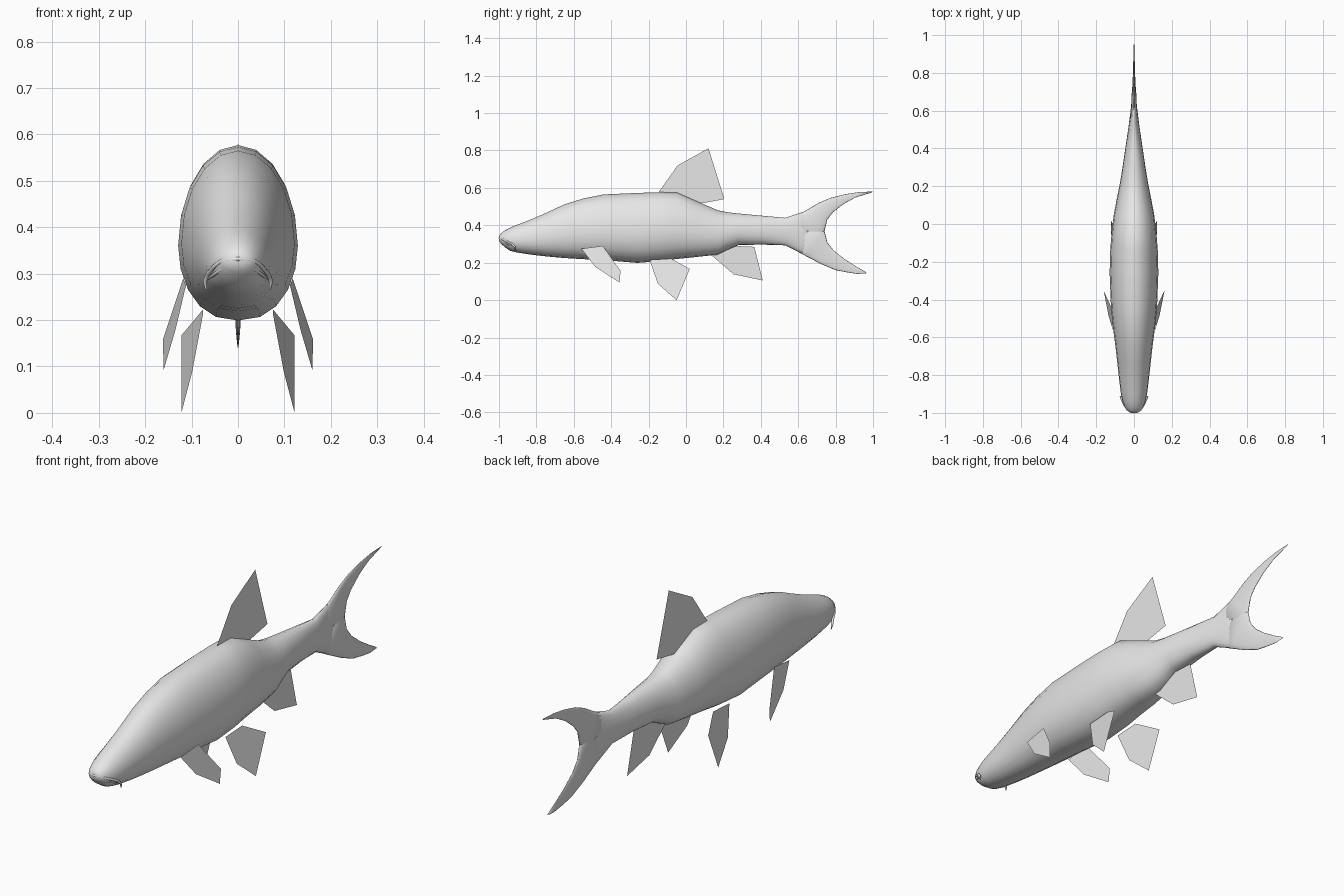
import bpy, bmesh, math
from mathutils import Vector

if "Cube" in bpy.data.objects:
    bpy.data.objects.remove(bpy.data.objects["Cube"])

grey = bpy.data.materials.new("fish grey")
grey.diffuse_color = (0.8, 0.8, 0.8, 1)
grey.use_nodes = True
grey.node_tree.nodes["Principled BSDF"].inputs["Base Color"].default_value = grey.diffuse_color
SEG = 20


def finish(name, bm, smooth=True):
    bmesh.ops.recalc_face_normals(bm, faces=bm.faces)
    me = bpy.data.meshes.new(name)
    bm.to_mesh(me)
    bm.free()
    me.materials.append(grey)
    for p in me.polygons:
        p.use_smooth = smooth
    ob = bpy.data.objects.new(name, me)
    bpy.context.collection.objects.link(ob)
    return ob


def loft(name, stations, egg=0.5, flat=1.0):
    """Skin rings given as (top y, top z, bottom y, bottom z, half width)."""
    bm = bmesh.new()
    rings = []
    for ty, tz, by, bz, w in stations:
        top, bot = Vector((0, ty, tz)), Vector((0, by, bz))
        mid = bot.lerp(top, egg)
        ring = []
        for i in range(SEG):
            a = 2 * math.pi * i / SEG
            c, s = math.cos(a), math.sin(a)
            x = c
            if s < 0:                       # fuller belly than back
                x = math.copysign(abs(c) ** flat, c)
            p = mid + ((top - mid) * s if s > 0 else (bot - mid) * -s)
            ring.append(bm.verts.new((x * w, p.y, p.z)))
        rings.append(ring)
    for a, b in zip(rings, rings[1:]):
        for i in range(SEG):
            j = (i + 1) % SEG
            bm.faces.new((a[i], a[j], b[j], b[i]))
    bm.faces.new(rings[0])
    bm.faces.new(rings[-1])
    return finish(name, bm)


def fin(name, pts):
    bm = bmesh.new()
    bm.faces.new([bm.verts.new(p) for p in pts])
    ob = finish(name, bm, False)
    return ob


def lip(name, half, radius):
    """Thin tube across the snout, mirrored from its right half."""
    pts = [(-x, y, z) for x, y, z in reversed(half[1:])] + half
    cu = bpy.data.curves.new(name, "CURVE")
    cu.dimensions = "3D"
    cu.bevel_depth = radius
    cu.bevel_resolution = 2
    cu.use_fill_caps = True
    sp = cu.splines.new("POLY")
    sp.points.add(len(pts) - 1)
    for i, (q, p) in enumerate(zip(sp.points, pts)):
        q.co = (*p, 1)
        q.radius = 0.4 if i in (0, len(pts) - 1) else 1
    cu.materials.append(grey)
    bpy.context.collection.objects.link(bpy.data.objects.new(name, cu))


# Body: y, top z, bottom z, half width
profile = [
    (-1.0, .343, .318, .018), (-.99, .356, .303, .034), (-.97, .372, .284, .048),
    (-.94, .388, .264, .060), (-.9, .404, .254, .069), (-.82, .435, .242, .079),
    (-.74, .470, .233, .088), (-.65, .512, .225, .098), (-.55, .543, .219, .111),
    (-.44, .565, .214, .122), (-.26, .573, .199, .129), (-.14, .577, .208, .126),
    (-.05, .576, .220, .119), (.05, .532, .230, .107), (.17, .480, .243, .084),
    (.22, .470, .268, .074), (.28, .463, .294, .064), (.40, .452, .297, .046),
    (.53, .440, .293, .027), (.62, .470, .248, .016), (.72, .42, .32, .006),
]
loft("body", [(y, t, y, b, w) for y, t, b, w in profile], 0.43, 0.85)

# Forked tail: outer edge to inner edge of each lobe
loft("upper_tail_lobe", [
    (.55, .443, .60, .30, .017), (.63, .473, .74, .365, .012),
    (.71, .520, .755, .430, .008), (.77, .546, .785, .468, .006),
    (.85, .566, .84, .512, .004), (.92, .577, .905, .548, .002),
    (1.0, .581, .992, .575, .0005)])
loft("lower_tail_lobe", [
    (.60, .43, .54, .290, .017), (.74, .372, .64, .236, .012),
    (.755, .310, .72, .194, .008), (.79, .265, .80, .160, .006),
    (.85, .218, .87, .147, .004), (.91, .180, .92, .140, .002),
    (.962, .150, .965, .144, .0005)])

# Single fins on the centre line
fin("dorsal_fin", [(0, -.15, .572), (0, -.045, .72), (0, .12, .812),
                   (0, .205, .54), (0, .07, .515)])
fin("anal_fin", [(0, .14, .237), (0, .25, .29), (0, .365, .285),
                 (0, .41, .105), (0, .255, .138)])

# Paired fins
paired = {
    "pectoral_fin": [(.112, -.56, .275), (.118, -.445, .29), (.162, -.35, .157),
                     (.16, -.355, .093), (.135, -.485, .178)],
    "pelvic_fin": [(.075, -.195, .215), (.076, -.08, .222), (.122, .02, .167),
                   (.122, -.05, 0), (.099, -.15, .087)],
}
for name, pts in paired.items():
    for side, s in (("right", 1), ("left", -1)):
        fin(side + "_" + name, [(s * x, y, z) for x, y, z in pts])

# Mouth: upper lip ending in short whiskers, and lower lip
lip("upper_lip", [(0, -.998, .332), (.02, -.994, .330), (.036, -.982, .326),
                  (.052, -.958, .314), (.064, -.930, .300), (.071, -.915, .285),
                  (.069, -.912, .266)], .005)
lip("lower_lip", [(0, -.995, .317), (.02, -.990, .315), (.036, -.976, .309),
                  (.050, -.953, .299), (.064, -.925, .288)], .004)
